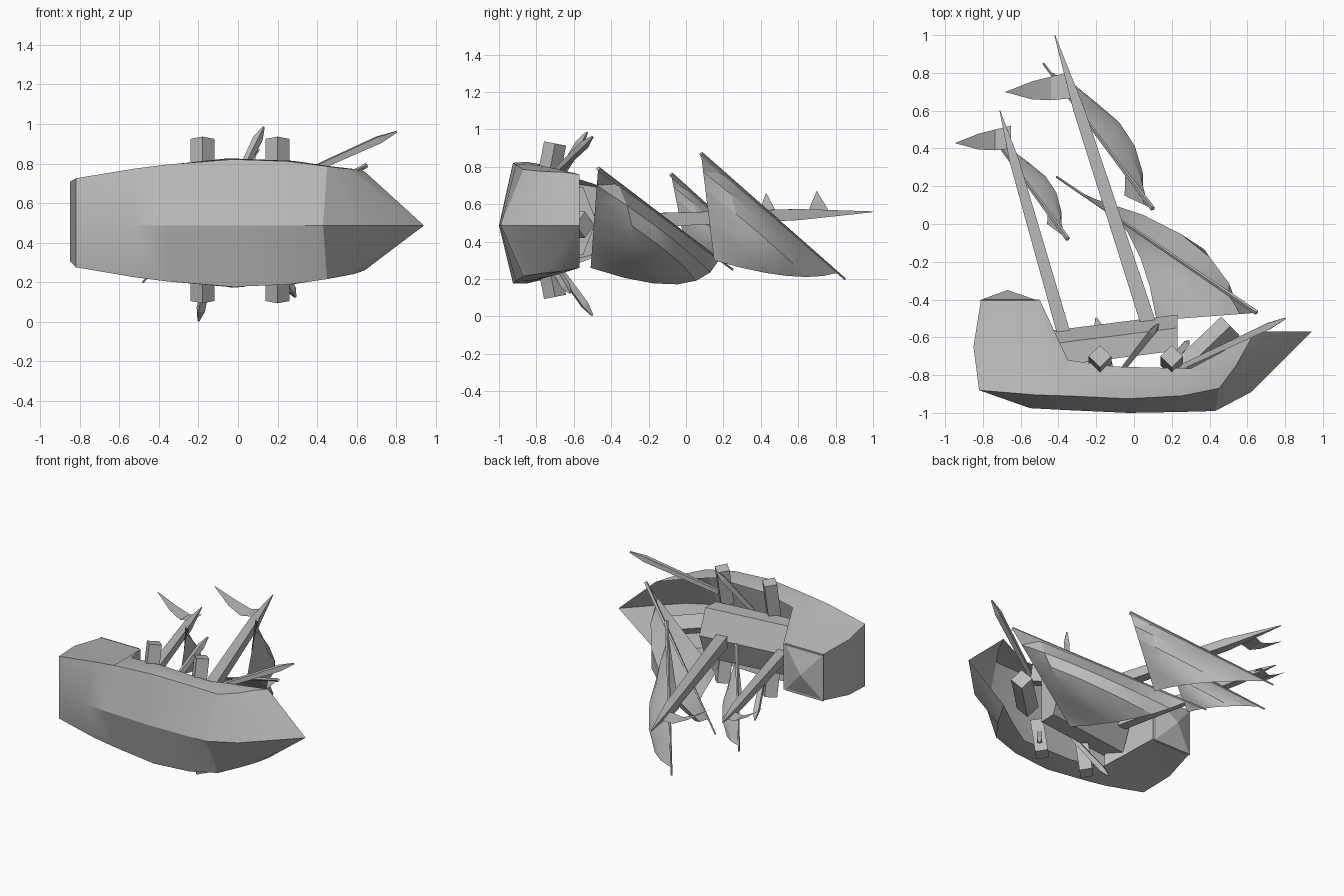
import bpy, bmesh, math
from mathutils import Vector

cube = bpy.data.objects.get("Cube")
if cube:
    bpy.data.objects.remove(cube, do_unlink=True)

grey = bpy.data.materials.new("plain grey")
grey.use_nodes = True
GREY = (0.5, 0.5, 0.5, 1)
grey.diffuse_color = GREY
grey.node_tree.nodes["Principled BSDF"].inputs["Base Color"].default_value = GREY


def at(x, y, w):
    """Point on the slightly heeled ship: w is the distance from its centre plane."""
    return Vector((x, y, 0.497 + 0.03 * (y + 1) + w))


def finish(name, bm, smooth=False):
    bmesh.ops.remove_doubles(bm, verts=bm.verts, dist=0.0005)
    bmesh.ops.recalc_face_normals(bm, faces=bm.faces)
    mesh = bpy.data.meshes.new(name)
    bm.to_mesh(mesh)
    bm.free()
    mesh.materials.append(grey)
    ob = bpy.data.objects.new(name, mesh)
    bpy.context.collection.objects.link(ob)
    if smooth:
        bpy.ops.object.select_all(action='DESELECT')
        ob.select_set(True)
        bpy.context.view_layer.objects.active = ob
        bpy.ops.object.shade_smooth_by_angle(angle=math.radians(26))
    return ob


def loft(name, rings, closed=True, caps=True, smooth=False):
    bm = bmesh.new()
    rows = [[bm.verts.new(p) for p in ring] for ring in rings]
    n = len(rows[0])
    for a, b in zip(rows, rows[1:]):
        for i in range(n if closed else n - 1):
            j = (i + 1) % n
            bm.faces.new((a[i], a[j], b[j], b[i]))
    if caps:
        bm.faces.new(rows[0])
        bm.faces.new(rows[-1])
    return finish(name, bm, smooth)


def bar(name, stops, turn=0.0):
    """Four-sided beam through a straight row of (point, radius) stops."""
    stops = [(Vector(p), r) for p, r in stops]
    d = (stops[-1][0] - stops[0][0]).normalized()
    side = d.cross(Vector((0, 0, 1)))
    if side.length < 0.4:
        side = d.cross(Vector((0, 1, 0)))
    side.normalize()
    up = side.cross(d)
    angles = [turn + math.pi / 2 * i for i in range(4)]
    return loft(name, [[p + r * (math.cos(t) * side + math.sin(t) * up) for t in angles]
                       for p, r in stops])


# Hull stations: keel (x, y), then chine, wale and rim as (x, y, half width)
stations = [
    ((-.82, -.88), (-.82, -.88, .225), (-.85, -.65, .20), (-.81, -.40, .165)),
    ((-.55, -.975), (-.52, -.905, .275), (-.45, -.62, .205), (-.50, -.40, .165)),
    ((-.36, -.985), (-.36, -.91, .295), (-.36, -.79, .29), (-.35, -.72, .275)),
    ((-.03, -1.0), (-.03, -.925, .322), (-.05, -.85, .325), (-.10, -.755, .305)),
    ((.25, -.995), (.25, -.91, .312), (.28, -.84, .312), (.30, -.765, .30)),
    ((.43, -.99), (.45, -.87, .285), (.45, -.78, .285), (.46, -.68, .28)),
    ((.62, -.89), (.54, -.75, .27), (.59, -.66, .265), (.64, -.57, .25)),
]
KEEL_Z = .487
rings = []
for (kx, ky), *sides in stations:
    port = [at(*p) for p in reversed(sides)]
    starboard = [at(x, y, -w) for x, y, w in sides]
    rings.append(port + [Vector((kx, ky, KEEL_Z))] + starboard)
rings.append([Vector((.94, -.57, KEEL_Z))] * 7)
loft("hull", rings, closed=False, caps=False, smooth=True)

# Stern castle: transom, top and front wall stepping down to the deck
bm = bmesh.new()
top, front, deck = rings[:3]
quads = [[top[i] for i in (0, 1, 5, 6)], [top[i] for i in (1, 2, 4, 5)],
         [top[0], top[6], front[6], front[0]],
         [front[i] for i in (0, 1, 5, 6)],
         [front[1], front[5], deck[6], deck[0]]]
for q in quads:
    bm.faces.new([bm.verts.new(p) for p in q])
finish("stern_castle", bm)

# Low hipped castle roof
bm = bmesh.new()
base = [bm.verts.new(at(x, -.405, w)) for x, w in ((-.82, -.17), (-.51, -.17), (-.51, .17), (-.82, .17))]
peak = bm.verts.new(at(-.67, -.35, 0))
bm.faces.new(base)
for i in range(4):
    bm.faces.new((base[i], base[(i + 1) % 4], peak))
finish("castle_roof", bm)

# Deckhouse with a gable roof
section = ((-.12, -.18), (0, -.18), (.07, 0), (0, .18), (-.12, .18))
loft("deckhouse", [[at(x, y + h, w) for h, w in section] for x, y in ((-.44, -.635), (.23, -.55))])

# Masts, sharpened at the top, and the short bow beam
for name, foot, tip, r, shoulder in (
    ("main_mast", (.10, -.60, .50), (-.42, 1.0, .56), .058, .75),
    ("mizzen_mast", (-.36, -.62, .50), (-.71, .60, .545), .050, .78),
):
    foot, tip = Vector(foot), Vector(tip)
    bar(name, [(foot, r), (foot.lerp(tip, shoulder), r * .72), (tip, .003)], math.pi / 4)
bar("bow_beam", [((.24, -.80, .49), .072), ((.51, -.54, .49), .07)])

# Cannons, two on each side
for x in (-.18, .20):
    for side in (-1, 1):
        bar("cannon", [((x, -.75, .515 + side * .15), .06), ((x, -.70, .515 + side * .41), .06)])

# Oars, widening to a pointed blade
for inner, outer in (
    ((.20, -.78, .69), (.80, -.50, .96)),
    ((-.06, -.77, .60), (.13, -.53, .985)),
    ((-.12, -.77, .38), (-.20, -.50, .005)),
    ((.16, -.77, .37), (.29, -.62, .125)),
):
    inner, outer = Vector(inner), Vector(outer)
    bar("oar", [(inner, .018), (inner.lerp(outer, .85), .025), (outer, .006)], math.pi / 4)


# Three-cornered sails, each hung on a slanting spar, with a sagging free edge and a full belly
def sail(name, a, b, c, sag, belly, reach, n=6):
    a, b, c, sag, belly = map(Vector, (a, b, c, sag, belly))
    bar(name + "_spar", [(a, .013), (b, .006)])
    b = a.lerp(b, reach)
    bm = bmesh.new()
    grid = {}
    for i in range(n + 1):
        for j in range(n + 1 - i):
            u, v = i / n, j / n
            t = 1 - u - v
            grid[i, j] = bm.verts.new(a * t + b * u + c * v + sag * 4 * u * v + belly * 27 * t * u * v)
    for i in range(n):
        for j in range(n - i):
            bm.faces.new((grid[i, j], grid[i + 1, j], grid[i, j + 1]))
            if i + j < n - 1:
                bm.faces.new((grid[i + 1, j], grid[i + 1, j + 1], grid[i, j + 1]))
    finish(name, bm, True)


sail("fore_sail", (.65, -.47, .79), (-.41, .25, .25), (.12, -.51, .26),
     (.06, .12, -.11), (.19, .08, -.03), .9)
sail("main_sail", (.10, .08, .87), (-.48, .85, .20), (-.05, .15, .30),
     (.13, .06, -.05), (.08, .04, -.02), .95)
sail("mizzen_sail", (-.35, -.08, .76), (-.74, .45, .29), (-.46, .0, .36),
     (.09, .045, -.035), (.06, .03, -.015), .95)


# Waving pennants: x offset, upper y, lower y, z offset
def pennant(name, x, y, z, size):
    wave = ((0, .07, -.07, 0), (-.10, .045, -.08, -.015), (-.20, .02, -.075, .03), (-.34, -.035, -.037, .12))
    loft(name, [[(x + dx * size, y + edge * size, z + dz) for edge in (top, low)]
                for dx, top, low, dz in wave],
         closed=False, caps=False, smooth=True)


pennant("main_pennant", -.34, .735, .55, 1.0)
pennant("mizzen_pennant", -.65, .46, .54, .87)
